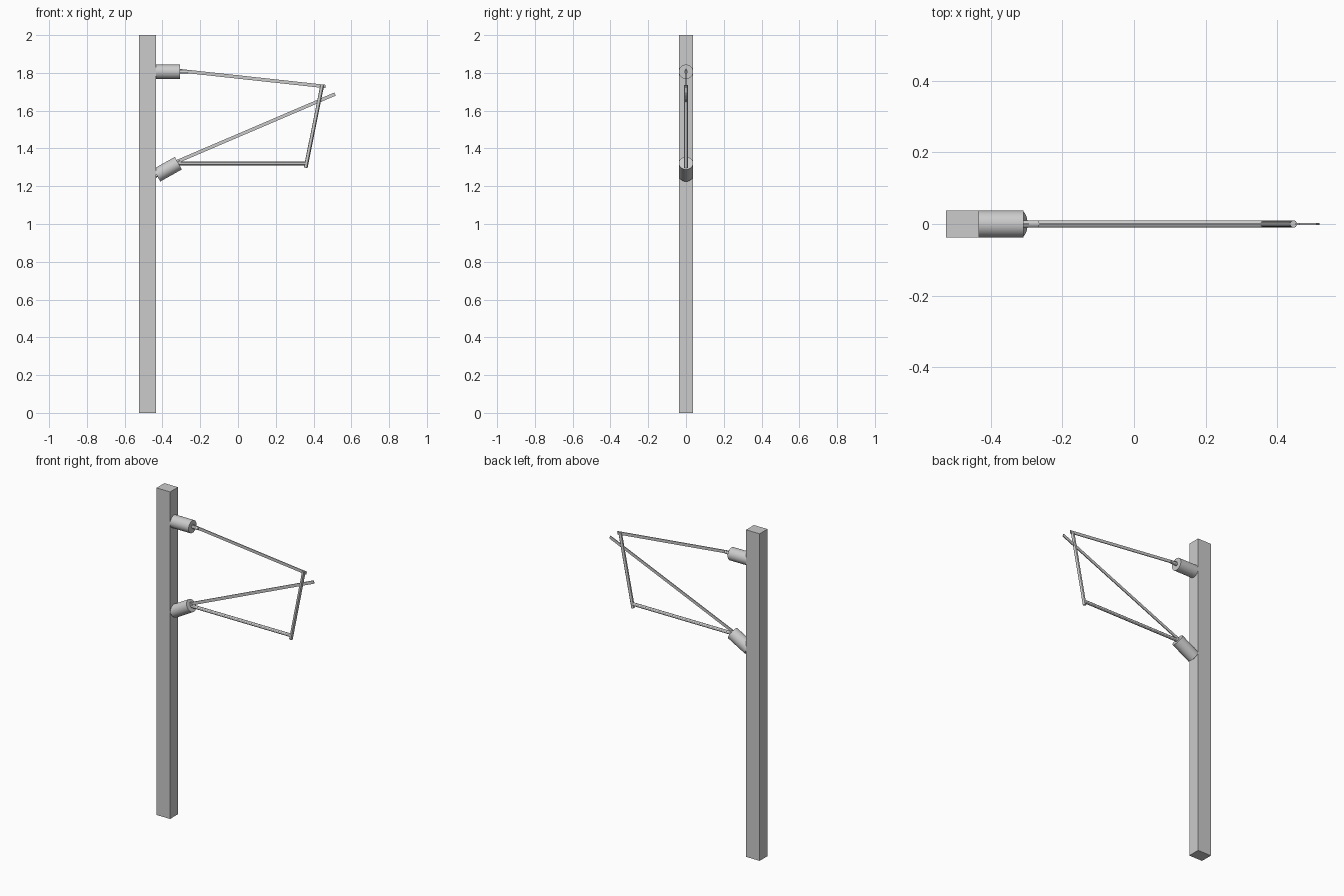
import bpy
import bmesh
from mathutils import Vector, Matrix

if "Cube" in bpy.data.objects:
    bpy.data.objects.remove(bpy.data.objects["Cube"])


def finish(name, bm, smooth=False):
    mesh = bpy.data.meshes.new(name)
    bm.to_mesh(mesh)
    bm.free()
    ob = bpy.data.objects.new(name, mesh)
    bpy.context.collection.objects.link(ob)
    if smooth:
        bpy.ops.object.select_all(action='DESELECT')
        ob.select_set(True)
        bpy.context.view_layer.objects.active = ob
        bpy.ops.object.shade_smooth_by_angle()
    return ob


def frame(a, b):
    # local z runs along a-b in the xz plane, local y stays global y
    z = (b - a).normalized()
    y = Vector((0, 1, 0))
    x = y.cross(z)
    m = Matrix((x, y, z)).transposed().to_4x4()
    m.translation = (a + b) / 2
    return m


def rod(name, p, q, radius, sides=8, smooth=False):
    a, b = Vector((p[0], 0, p[1])), Vector((q[0], 0, q[1]))
    bm = bmesh.new()
    bmesh.ops.create_cone(bm, cap_ends=True, segments=sides, radius1=radius,
                          radius2=radius, depth=(b - a).length, matrix=frame(a, b))
    return finish(name, bm, smooth)


def bar(name, p, q, height, depth):
    a, b = Vector((p[0], 0, p[1])), Vector((q[0], 0, q[1]))
    bm = bmesh.new()
    size = Matrix.Diagonal((height, depth, (b - a).length, 1))
    bmesh.ops.create_cube(bm, size=1, matrix=frame(a, b) @ size)
    return finish(name, bm)


# Square mast
bar("mast", (-0.479, 0), (-0.479, 2), 0.092, 0.076)

# Insulators with their end pins
rod("upper_insulator", (-0.435, 1.806), (-0.308, 1.806), 0.038, 24, True)
rod("upper_insulator_pin", (-0.446, 1.806), (-0.265, 1.806), 0.010, 12, True)
rod("lower_insulator", (-0.430, 1.258), (-0.316, 1.322), 0.038, 24, True)
rod("lower_insulator_pin", (-0.440, 1.252), (-0.304, 1.329), 0.010, 12, True)

# Thin flat stays
bar("top_stay", (-0.31, 1.812), (0.463, 1.728), 0.018, 0.005)
bar("diagonal_stay", (-0.33, 1.327), (0.514, 1.688), 0.018, 0.005)

# Round registration arm and drop tube
rod("lower_arm", (-0.33, 1.32), (0.362, 1.32), 0.010, 12, True)
rod("drop_tube", (0.358, 1.297), (0.446, 1.735), 0.010, 12, True)
